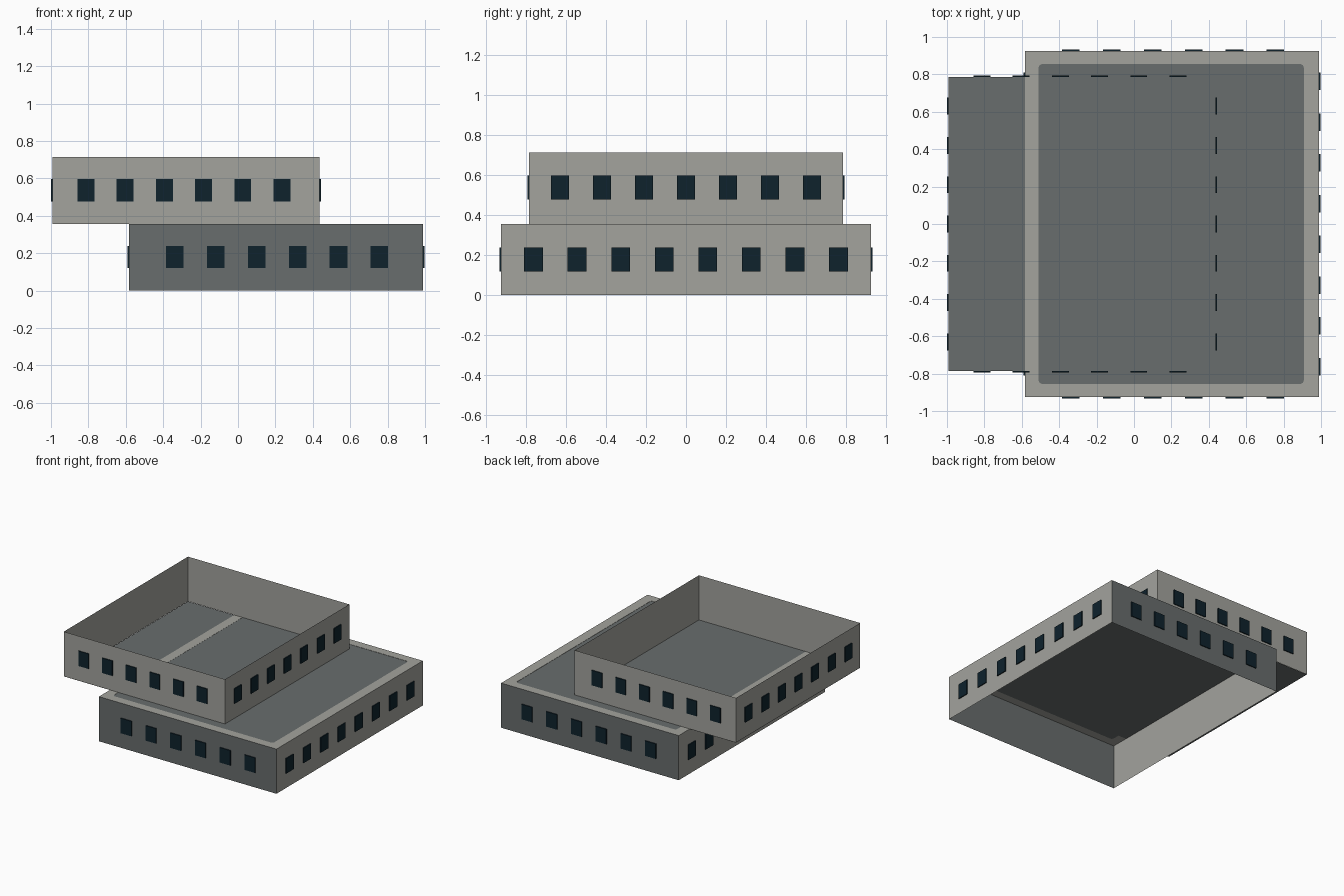
import bpy, bmesh, math

if "Cube" in bpy.data.objects:
    bpy.data.objects.remove(bpy.data.objects["Cube"])


def srgb(name, *c):
    m = bpy.data.materials.new(name)
    m.diffuse_color = [((v / 255 + 0.055) / 1.055) ** 2.4 for v in c] + [1]
    m.use_nodes = True
    m.node_tree.nodes["Principled BSDF"].inputs["Base Color"].default_value = m.diffuse_color
    return m


LIGHT = srgb("light concrete", 163, 163, 157)
DARK = srgb("dark grey", 104, 109, 109)
GLASS = srgb("dark glass", 14, 34, 44)

Z1, Z2 = 0.357, 0.714
LOWER = (-0.583, 0.988, -0.925, 0.925)
UPPER = (-0.992, 0.435, -0.785, 0.785)
PLATE = 0.008


def make(name, bm, mats):
    me = bpy.data.meshes.new(name)
    bm.to_mesh(me)
    bm.free()
    for m in mats:
        me.materials.append(m)
    ob = bpy.data.objects.new(name, me)
    bpy.context.collection.objects.link(ob)
    return ob


def corners(b):
    x0, x1, y0, y1 = b
    return [(x0, y0), (x1, y0), (x1, y1), (x0, y1)]


def walls(name, b, z0, z1, end_index):
    # thin wall ring, open above and below; front and back may differ
    bm = bmesh.new()
    c = corners(b)
    lo = [bm.verts.new((x, y, z0)) for x, y in c]
    hi = [bm.verts.new((x, y, z1)) for x, y in c]
    for i in range(4):
        j = (i + 1) % 4
        f = bm.faces.new((lo[i], lo[j], hi[j], hi[i]))
        f.material_index = end_index if i % 2 == 0 else 0
    make(name, bm, [LIGHT, DARK])


def windows(name, b, xs, ys, w, z0, z1):
    # thin plates on all four walls
    bm = bmesh.new()

    def box(x0, x1, y0, y1):
        r = bmesh.ops.create_cube(bm, size=1)
        for v in r["verts"]:
            v.co.x = x1 if v.co.x > 0 else x0
            v.co.y = y1 if v.co.y > 0 else y0
            v.co.z = z1 if v.co.z > 0 else z0

    g = 0.0003
    for x in xs:
        box(x - w / 2, x + w / 2, b[2] - PLATE, b[2] - g)
        box(x - w / 2, x + w / 2, b[3] + g, b[3] + PLATE)
    for y in ys:
        box(b[0] - PLATE, b[0] - g, y - w / 2, y + w / 2)
        box(b[1] + g, b[1] + PLATE, y - w / 2, y + w / 2)
    make(name, bm, [GLASS])


def row(start, step, n):
    return [start + step * i for i in range(n)]


# lower storey
walls("lower_walls", LOWER, 0, Z1, 1)
windows("lower_windows", LOWER, row(-0.338, 0.2188, 6),
        row(-0.763, 0.218, 8), 0.094, 0.12, 0.24)

# upper storey
walls("upper_walls", UPPER, Z1, Z2, 0)
windows("upper_windows", UPPER, row(-0.813, 0.2096, 6),
        row(-0.63, 0.21, 7), 0.09, 0.478, 0.598)

# upper floor, just under the lower roof rim
bm = bmesh.new()
bm.faces.new([bm.verts.new((x, y, Z1 - 0.001)) for x, y in corners(UPPER)])
make("upper_floor", bm, [DARK])

# lower roof: light rim around a shallow rounded panel
bm = bmesh.new()
R, N = 0.02, 4
inner = corners((-0.51, 0.908, -0.855, 0.855))
outer = [bm.verts.new((x, y, Z1)) for x, y in corners(LOWER)]
arcs = []
for i, (x, y) in enumerate(inner):
    cx = x + (R if i in (0, 3) else -R)
    cy = y + (R if i in (0, 1) else -R)
    a0 = math.pi + i * math.pi / 2
    arcs.append([bm.verts.new((cx + R * math.cos(a0 + k * math.pi / 2 / N),
                               cy + R * math.sin(a0 + k * math.pi / 2 / N), Z1))
                 for k in range(N + 1)])
for i in range(4):
    j = (i + 1) % 4
    for k in range(N):
        bm.faces.new((outer[i], arcs[i][k + 1], arcs[i][k]))
    bm.faces.new((outer[i], outer[j], arcs[j][0], arcs[i][-1]))
loop = [v for a in arcs for v in a]
low = [bm.verts.new((v.co.x, v.co.y, Z1 - 0.002)) for v in loop]
for i in range(len(loop)):
    j = (i + 1) % len(loop)
    bm.faces.new((loop[i], loop[j], low[j], low[i]))
bm.faces.new(low).material_index = 1
make("lower_roof", bm, [LIGHT, DARK])
